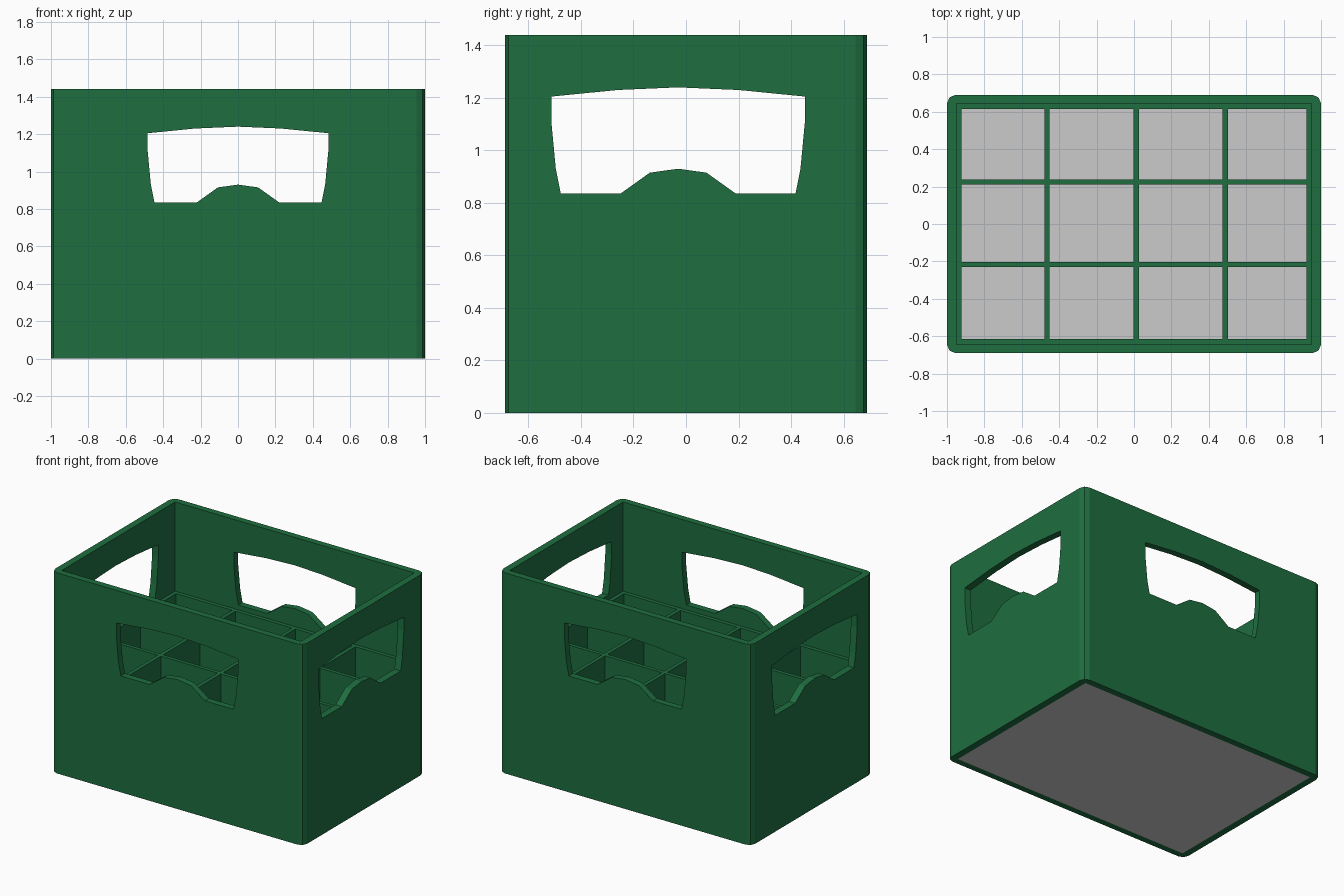
import bpy, bmesh, math

if "Cube" in bpy.data.objects:
    bpy.data.objects.remove(bpy.data.objects["Cube"])

H, HX, HY, R = 1.44, 1.0, 0.69, 0.045
IX, IY = 0.95, 0.643          # inner faces of the walls
DIV_TOP, T = 0.80, 0.027      # divider height and thickness

green = bpy.data.materials.new("green_plastic")
green.diffuse_color = (0.013, 0.156, 0.051, 1)
green.use_nodes = True
green.node_tree.nodes["Principled BSDF"].inputs["Base Color"].default_value = green.diffuse_color


def finish(name, bm, mat=None):
    bmesh.ops.recalc_face_normals(bm, faces=bm.faces)
    me = bpy.data.meshes.new(name)
    bm.to_mesh(me)
    bm.free()
    ob = bpy.data.objects.new(name, me)
    bpy.context.collection.objects.link(ob)
    if mat:
        me.materials.append(mat)
    return ob


def prism(name, points, offset, mat=None):
    """Extrude a closed loop of 3D points along an offset vector."""
    bm = bmesh.new()
    face = bm.faces.new([bm.verts.new(p) for p in points])
    geom = bmesh.ops.extrude_face_region(bm, geom=[face])["geom"]
    bmesh.ops.translate(bm, vec=offset, verts=[v for v in geom if isinstance(v, bmesh.types.BMVert)])
    return finish(name, bm, mat)


def box(name, x0, x1, y0, y1, z0, z1, mat=None):
    return prism(name, [(x0, y0, z0), (x1, y0, z0), (x1, y1, z0), (x0, y1, z0)], (0, 0, z1 - z0), mat)


def cut(target, cutter):
    cutter.hide_render = True
    mod = target.modifiers.new("cut", 'BOOLEAN')
    mod.operation = 'DIFFERENCE'
    mod.solver = 'EXACT'
    mod.object = cutter
    bpy.context.view_layer.objects.active = target
    bpy.ops.object.modifier_apply(modifier=mod.name)
    bpy.data.objects.remove(cutter)


# Outer walls with two-segment rounded corners, hollowed out
outline = []
for i, (sx, sy) in enumerate([(1, 1), (-1, 1), (-1, -1), (1, -1)]):
    for k in range(3):
        a = math.radians(90 * i + 45 * k)
        outline.append((sx * (HX - R) + R * math.cos(a), sy * (HY - R) + R * math.sin(a), 0))
walls = prism("crate_walls", outline, (0, 0, H), green)
cut(walls, box("hollow_cutter", -IX, IX, -IY, IY, -0.5, 2))

# Handle openings: half profile mirrored, cut through both pairs of walls
half = [(0, 1.24), (0.23, 1.23), (0.483, 1.205), (0.483, 1.11), (0.466, 0.93),
        (0.447, 0.835), (0.22, 0.835), (0.108, 0.915), (0, 0.93)]
handle = half + [(-u, z) for u, z in reversed(half[1:-1])]
cut(walls, prism("front_handle_cutter", [(u, -2, z) for u, z in handle], (0, 4, 0)))
cut(walls, prism("side_handle_cutter", [(-2, u - 0.03, z) for u, z in handle], (4, 0, 0)))

# Grey floor panel
box("floor_panel", -IX, IX, -IY, IY, 0, 0.01)

# Lining strips against the inner walls
for s, side in ((-1, "low"), (1, "high")):
    xs = sorted((s * (IX - T), s * IX))
    ys = sorted((s * (IY - T), s * IY))
    box("lining_x_" + side, *xs, -IY, IY, 0.01, DIV_TOP, green)
    box("lining_y_" + side, -IX, IX, *ys, 0.01, DIV_TOP, green)

# Bottle dividers
for i, x in enumerate((-0.465, 0.012, 0.488)):
    box(f"cross_divider_{i}", x - T / 2, x + T / 2, -IY, IY, 0.01, DIV_TOP, green)
for i, y in enumerate((-0.216, 0.225)):
    box(f"long_divider_{i}", -IX, IX, y - T / 2, y + T / 2, 0.01, DIV_TOP, green)
